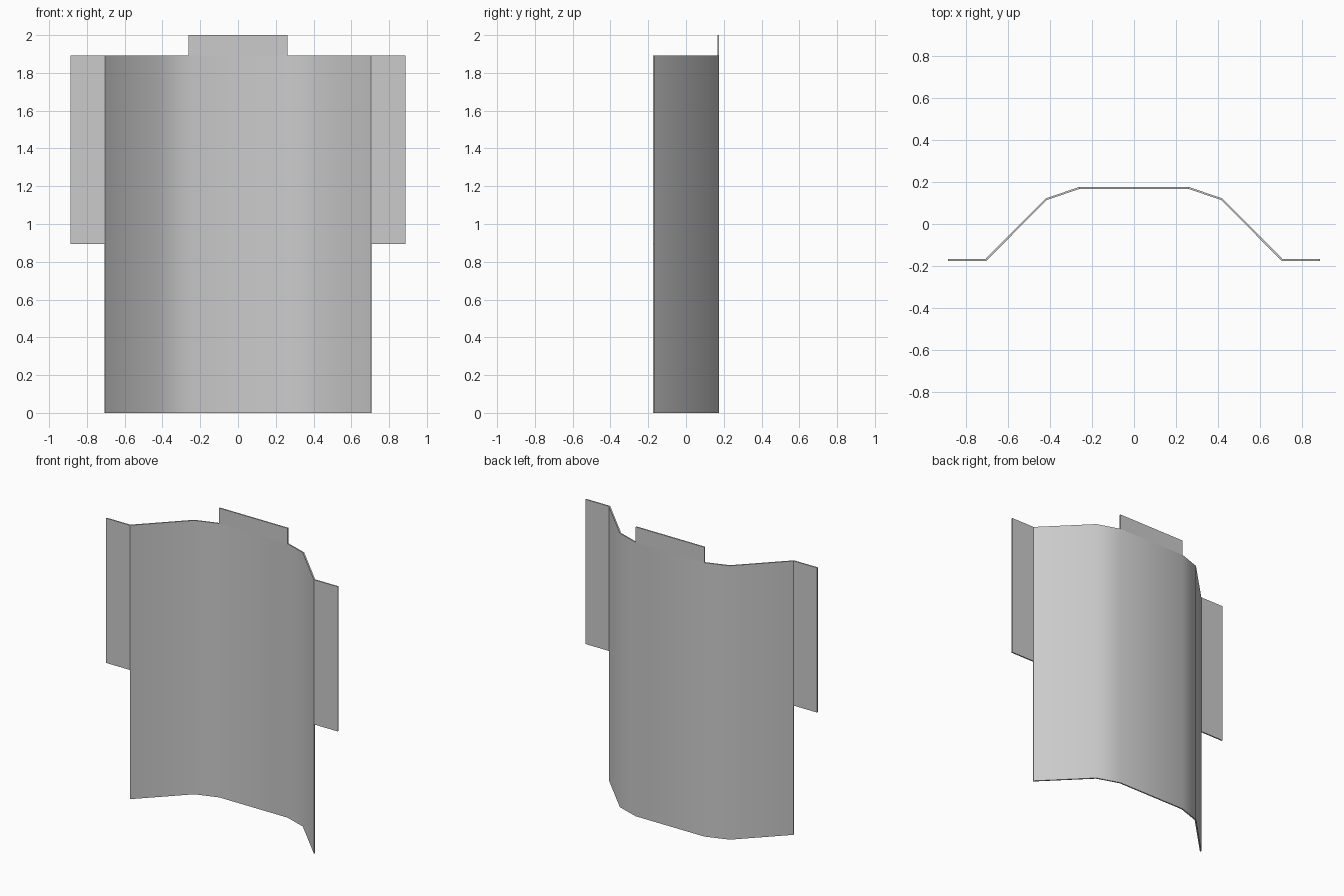
import bpy, bmesh, math
from mathutils import Vector

if "Cube" in bpy.data.objects:
    bpy.data.objects.remove(bpy.data.objects["Cube"])

THICK = 0.009

# Centre line of the folded sheet seen from above, right half mirrored to the left
right = [(0.262, 0.171), (0.418, 0.118), (0.705, -0.171), (0.886, -0.171)]
path = [Vector((-x, y)) for x, y in reversed(right)] + [Vector(p) for p in right]


def side_normal(a, b):
    d = (b - a).normalized()
    return Vector((-d.y, d.x))


def mitre(i):
    """Offset from the centre line to the sheet face at point i."""
    normals = []
    if i > 0:
        normals.append(side_normal(path[i - 1], path[i]))
    if i < len(path) - 1:
        normals.append(side_normal(path[i], path[i + 1]))
    m = sum(normals, Vector((0, 0))).normalized()
    return m * (THICK / 2 / m.dot(normals[0]))


def sheet(name, first, last, z0, z1):
    """Solid sheet following the path between two of its points."""
    ids = range(first, last + 1)
    outer = [path[i] + mitre(i) for i in ids]
    inner = [path[i] - mitre(i) for i in ids]
    bm = bmesh.new()
    rings = [[[bm.verts.new((p.x, p.y, z)) for p in side] for z in (z0, z1)]
             for side in (outer, inner)]
    (ob, ot), (ib, it) = rings
    n = len(ob)
    for k in range(n - 1):
        for a, b in ((ob, ot), (ot, it), (it, ib), (ib, ob)):
            bm.faces.new((a[k], a[k + 1], b[k + 1], b[k]))
    for k in (0, n - 1):
        bm.faces.new((ob[k], ot[k], it[k], ib[k]))
    bmesh.ops.recalc_face_normals(bm, faces=bm.faces)
    me = bpy.data.meshes.new(name)
    bm.to_mesh(me)
    bm.free()
    ob = bpy.data.objects.new(name, me)
    bpy.context.collection.objects.link(ob)
    bpy.ops.object.select_all(action='DESELECT')
    ob.select_set(True)
    bpy.context.view_layer.objects.active = ob
    bpy.ops.object.shade_smooth_by_angle(angle=math.radians(35))


# Curved main panel, side flanges on the upper half, tab on the top edge
sheet("panel", 1, 6, 0, 1.893)
sheet("left_flange", 0, 1, 0.893, 1.893)
sheet("right_flange", 6, 7, 0.893, 1.893)
sheet("top_tab", 3, 4, 1.893, 2.0)
